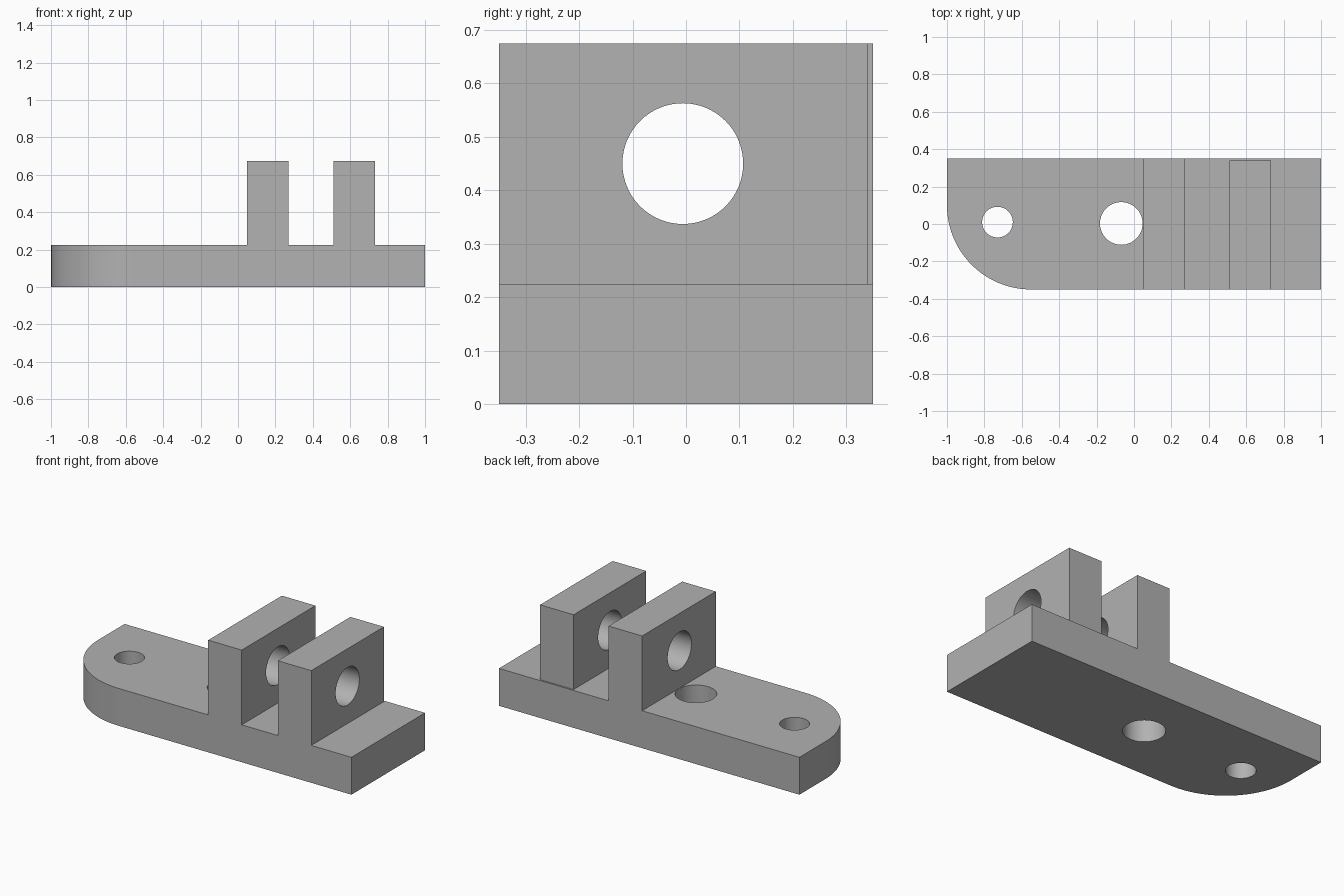
import bpy, bmesh, math
from mathutils import Matrix, Vector

cube = bpy.data.objects.get("Cube")
if cube:
    bpy.data.objects.remove(cube, do_unlink=True)

# Single grey finish
grey = bpy.data.materials.new("plain grey")
grey.use_nodes = True
colour = (0.445, 0.445, 0.445, 1)
grey.diffuse_color = colour
grey.node_tree.nodes["Principled BSDF"].inputs["Base Color"].default_value = colour


def add_object(name, bm):
    bmesh.ops.recalc_face_normals(bm, faces=bm.faces)
    mesh = bpy.data.meshes.new(name)
    bm.to_mesh(mesh)
    bm.free()
    mesh.materials.append(grey)
    obj = bpy.data.objects.new(name, mesh)
    bpy.context.collection.objects.link(obj)
    return obj


def prism(name, outline, z0, z1):
    """Extrude a flat outline from z0 up to z1."""
    bm = bmesh.new()
    face = bm.faces.new([bm.verts.new((x, y, z0)) for x, y in outline])
    side = bmesh.ops.extrude_face_region(bm, geom=[face])["geom"]
    top = [v for v in side if isinstance(v, bmesh.types.BMVert)]
    bmesh.ops.translate(bm, verts=top, vec=(0, 0, z1 - z0))
    return add_object(name, bm)


def drill(obj, centre, radius, axis="Z"):
    """Cut a round through hole along the given axis."""
    turn = Matrix.Rotation(math.pi / 2, 4, "Y") if axis == "X" else Matrix()
    bm = bmesh.new()
    bmesh.ops.create_cone(bm, cap_ends=True, segments=64, radius1=radius,
                          radius2=radius, depth=1,
                          matrix=Matrix.Translation(Vector(centre)) @ turn)
    cutter = add_object("hole_cutter", bm)
    cutter.hide_render = True
    cut = obj.modifiers.new("hole", "BOOLEAN")
    cut.operation, cut.solver, cut.object = "DIFFERENCE", "EXACT", cutter
    bpy.context.view_layer.objects.active = obj
    bpy.ops.object.modifier_apply(modifier=cut.name)
    bpy.data.objects.remove(cutter, do_unlink=True)


HALF_WIDTH, BASE_TOP, LUG_TOP, CORNER = 0.35, 0.225, 0.675, 0.45

# Base plate with one large rounded corner
arc = [math.pi + i * math.pi / 2 / 24 for i in range(25)]
outline = [(CORNER - 1 + CORNER * math.cos(a),
            CORNER - HALF_WIDTH + CORNER * math.sin(a)) for a in arc]
outline += [(1, -HALF_WIDTH), (1, HALF_WIDTH), (-1, HALF_WIDTH)]
base = prism("base_plate", outline, 0, BASE_TOP)
drill(base, (-0.73, 0.01, 0.1), 0.082)
drill(base, (-0.068, 0.003, 0.1), 0.114)

# Two upright lugs sharing one pin bore
parts = [base]
for name, x0, x1, back in (("inner_lug", 0.047, 0.27, HALF_WIDTH),
                           ("outer_lug", 0.51, 0.733, 0.34)):
    lug = prism(name, [(x0, -HALF_WIDTH), (x1, -HALF_WIDTH), (x1, back), (x0, back)],
                BASE_TOP, LUG_TOP)
    drill(lug, ((x0 + x1) / 2, -0.006, 0.45), 0.113, "X")
    parts.append(lug)

# Smooth the curved walls, keep the edges sharp
bpy.ops.object.select_all(action="DESELECT")
for part in parts:
    part.select_set(True)
bpy.context.view_layer.objects.active = base
bpy.ops.object.shade_smooth_by_angle(angle=math.radians(30))
